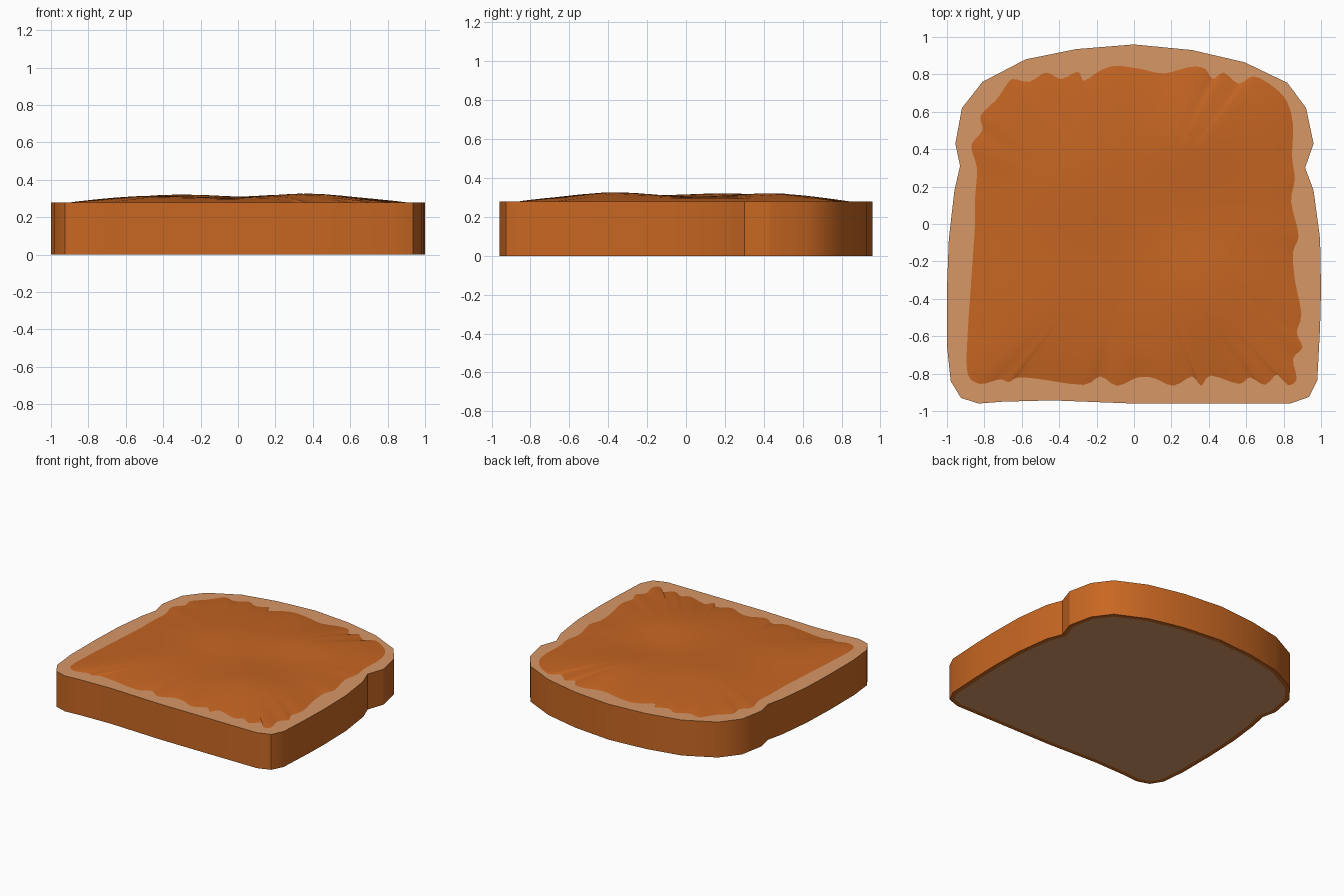
import bpy, bmesh, math
from mathutils import Vector

if "Cube" in bpy.data.objects:
    bpy.data.objects.remove(bpy.data.objects["Cube"])


def material(name, rgb):
    m = bpy.data.materials.new(name)
    m.diffuse_color = (*rgb, 1)
    m.use_nodes = True
    m.node_tree.nodes["Principled BSDF"].inputs["Base Color"].default_value = m.diffuse_color
    return m


crust = material("crust brown", (0.58, 0.136, 0.016))
crumb = material("bread tan", (0.68, 0.31, 0.13))
spread = material("spread orange", (0.56, 0.13, 0.016))


def finish(bm, name, mats, angle):
    me = bpy.data.meshes.new(name)
    bm.to_mesh(me)
    bm.free()
    for m in mats:
        me.materials.append(m)
    ob = bpy.data.objects.new(name, me)
    bpy.context.collection.objects.link(ob)
    bpy.ops.object.select_all(action='DESELECT')
    ob.select_set(True)
    bpy.context.view_layer.objects.active = ob
    bpy.ops.object.shade_smooth_by_angle(angle=math.radians(angle))
    return ob


# Slice of bread: clockwise outline extruded, crumb on top and inset below
TOP = 0.278
outline = [(0, .96), (.31, .93), (.59, .865), (.82, .755), (.92, .62), (.96, .43),
           (.915, .30), (.96, .18), (.995, -.08), (1, -.35), (.995, -.55),
           (.98, -.835), (.935, -.925), (.835, -.96), (0, -.96), (-.44, -.943),
           (-.7, -.95), (-.83, -.96), (-.925, -.93), (-.98, -.84), (-1, -.65),
           (-1, -.35), (-.99, -.08), (-.96, .18), (-.93, .31), (-.955, .43),
           (-.92, .62), (-.81, .76), (-.58, .88), (-.31, .935)]
bm = bmesh.new()
bottom = bm.faces.new([bm.verts.new((x, y, 0)) for x, y in outline])
ext = bmesh.ops.extrude_face_region(bm, geom=[bottom], use_keep_orig=True)
for v in ext["geom"]:
    if isinstance(v, bmesh.types.BMVert):
        v.co.z = TOP
bmesh.ops.recalc_face_normals(bm, faces=bm.faces)
bm.normal_update()
base = [f for f in bm.faces if f.normal.z < -0.9]
bmesh.ops.inset_region(bm, faces=base, thickness=0.035)
for f in bm.faces:
    f.material_index = 1 if f in base or f.normal.z > 0.9 else 0
finish(bm, "bread_slice", [crust, crumb], 30)

# Spread: scalloped clockwise edge, smoothed
edge = [(-.69, .73), (-.65, .775), (-.56, .76), (-.47, .81), (-.39, .775),
        (-.30, .815), (-.27, .765), (-.18, .82), (-.10, .845), (.03, .83),
        (.16, .805), (.30, .84), (.38, .83), (.42, .775), (.48, .81), (.56, .75),
        (.64, .79), (.75, .73), (.82, .65), (.85, .53), (.845, .36), (.86, .24),
        (.84, .12), (.88, -.06), (.85, -.15), (.86, -.3), (.895, -.48),
        (.87, -.58), (.90, -.66), (.85, -.72), (.87, -.83), (.82, -.86),
        (.77, -.80), (.70, -.86), (.62, -.82), (.56, -.855), (.41, -.81),
        (.36, -.865), (.31, -.815), (.21, -.865), (.11, -.825), (.02, -.82),
        (-.09, -.865), (-.18, -.815), (-.27, -.86), (-.5, -.83), (-.62, -.82),
        (-.67, -.845), (-.72, -.83), (-.82, -.855), (-.89, -.80), (-.89, -.6),
        (-.87, -.3), (-.85, 0), (-.85, .13), (-.84, .3), (-.87, .42),
        (-.81, .5), (-.82, .58), (-.74, .66)]


def smooth_loop(pts, steps):
    p = [Vector(q) for q in pts]
    n, out = len(p), []
    for i in range(n):
        a, b, c, d = p[i - 1], p[i], p[(i + 1) % n], p[(i + 2) % n]
        for k in range(steps):
            t = k / steps
            out.append(0.5 * (2 * b + (c - a) * t + (2 * a - 5 * b + 4 * c - d) * t * t
                              + (3 * b - a - 3 * c + d) * t ** 3))
    return out


def height(x, y, s):
    """Low mound with gentle knife-spread humps."""
    z = 0.022 * (1 - s ** 6)
    for cx, cy, h, r in ((.37, -.37, .026, .27), (-.3, .2, .02, .3),
                         (.3, .45, .022, .25), (-.45, -.4, .014, .3)):
        z += h * math.exp(-((x - cx) ** 2 + (y - cy) ** 2) / (r * r)) * (1 - s ** 6)
    return TOP + 0.001 + z


loop = smooth_loop(edge, 3)
bm = bmesh.new()
rings = []
for s in (1, .97, .92, .84, .74, .62, .5, .38, .26, .13):
    rings.append([bm.verts.new((p.x * s, p.y * s, height(p.x * s, p.y * s, s)))
                  for p in loop])
n = len(loop)
for a, b in zip(rings, rings[1:]):
    for i in range(n):
        j = (i + 1) % n
        bm.faces.new((a[i], b[i], b[j], a[j]))
mid = bm.verts.new((0, 0, height(0, 0, 0)))
for i in range(n):
    bm.faces.new((rings[-1][i], mid, rings[-1][(i + 1) % n]))
finish(bm, "spread_layer", [spread], 40)
